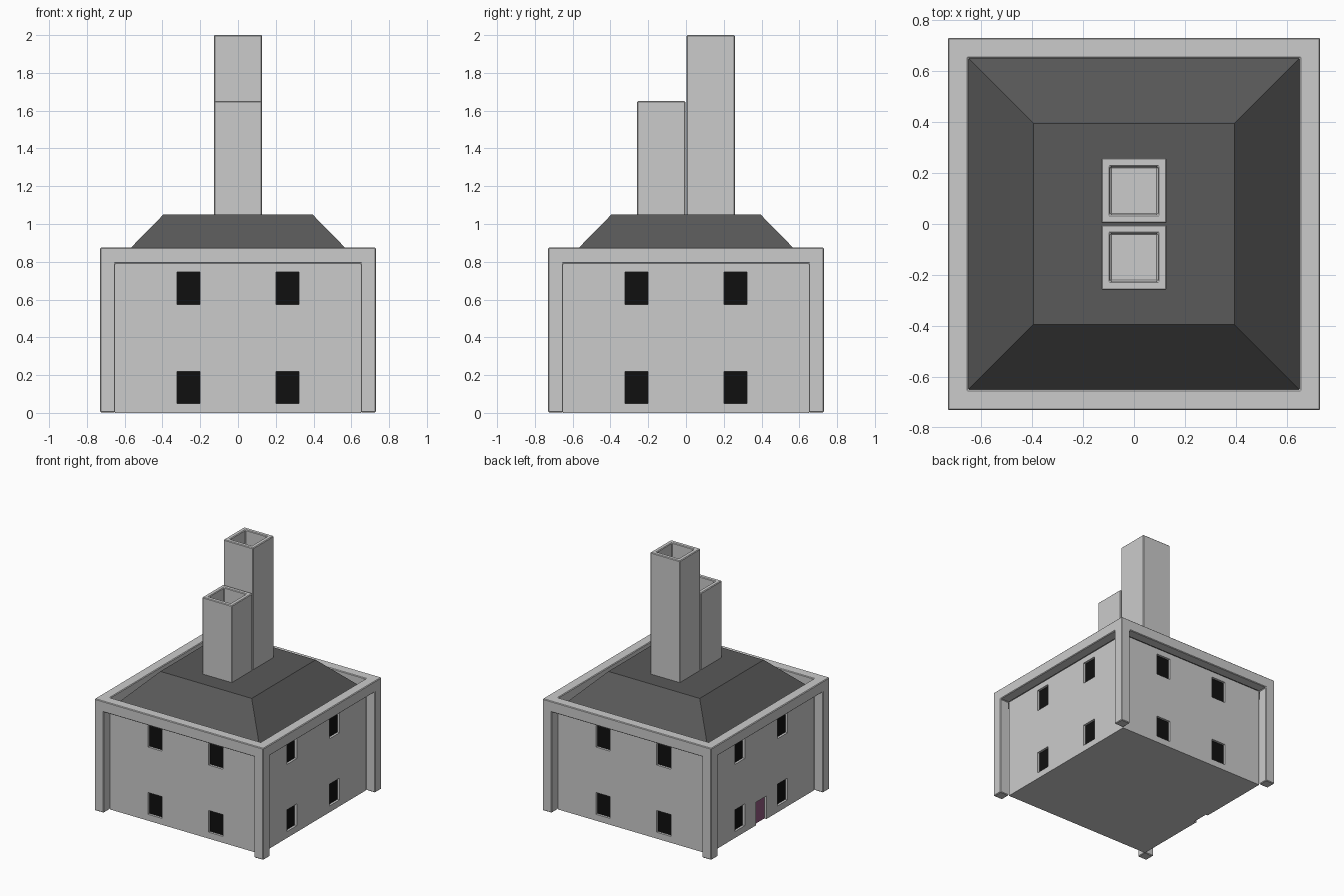
import bpy, bmesh
from math import pi
from mathutils import Matrix, Vector

if "Cube" in bpy.data.objects:
    bpy.data.objects.remove(bpy.data.objects["Cube"])


def material(name, rgb):
    m = bpy.data.materials.new(name)
    m.diffuse_color = (*rgb, 1)
    m.use_nodes = True
    m.node_tree.nodes["Principled BSDF"].inputs["Base Color"].default_value = m.diffuse_color
    return m


def add_box(bm, lo, hi, rot=None):
    lo, hi = Vector(lo), Vector(hi)
    m = Matrix.Translation((lo + hi) / 2) @ Matrix.Diagonal((*(hi - lo), 1))
    bmesh.ops.create_cube(bm, size=1, matrix=(rot @ m) if rot else m)


def boxes(name, items, mat=None):
    bm = bmesh.new()
    for item in items:
        add_box(bm, *item)
    me = bpy.data.meshes.new(name)
    bm.to_mesh(me)
    bm.free()
    ob = bpy.data.objects.new(name, me)
    bpy.context.collection.objects.link(ob)
    if mat:
        me.materials.append(mat)
    return ob


def cut(ob, cutter):
    cutter.hide_render = True
    cutter.hide_set(True)
    mod = ob.modifiers.new("cut", 'BOOLEAN')
    mod.operation = 'DIFFERENCE'
    mod.solver = 'EXACT'
    mod.object = cutter


def bevel(ob, width=0.005):
    mod = ob.modifiers.new("bevel", 'BEVEL')
    mod.width = width
    mod.segments = 1


dark = material("roof_dark", (0.10, 0.10, 0.10))
black = material("window_black", (0.005, 0.005, 0.005))
plum = material("door_plum", (0.28, 0.10, 0.21))

W, F, EAVE, TOP = 0.65, 0.73, 0.79, 0.875   # wall, frame, heights
IN = 0.02                                   # depth of window recess

# Walls with recessed windows on all four sides and a door on the left
holes, panes = [], []
for side in range(4):
    rot = Matrix.Rotation(side * pi / 2, 4, 'Z')
    for x in (-0.263, 0.263):
        for z in (0.05, 0.575):
            a, b = x - 0.061, x + 0.061
            holes.append(((a, -W - 0.05, z), (b, -W + IN, z + 0.17), rot))
            panes.append(((a, -W + IN - 0.002, z), (b, -W + IN + 0.002, z + 0.17), rot))
left = Matrix.Rotation(-pi / 2, 4, 'Z')
holes.append(((-0.065, -W - 0.05, -0.05), (0.065, -W + IN, 0.18), left))
walls = boxes("walls", [((-W, -W, 0), (W, W, EAVE))])
cut(walls, boxes("opening_cutter", holes))
boxes("windows", panes, black)
boxes("door", [((-0.065, -W + IN - 0.002, 0), (0.065, -W + IN + 0.002, 0.18), left)], plum)

# Outer frame: four corner posts joined by a parapet ring
frame = boxes("corner_posts_and_parapet", [((-F, -F, 0.003), (F, F, TOP))])
cut(frame, boxes("frame_core_cutter", [((-W, -W, -1), (W, W, 2))]))
cut(frame, boxes("frame_front_cutter", [((-W, -1, -1), (W, 1, EAVE))]))
cut(frame, boxes("frame_side_cutter", [((-1, -W, -1), (1, W, EAVE))]))
bevel(frame)

# Hipped roof with a flat top
roof = boxes("roof", [((-W, -W, EAVE), (W, W, 1.05))], dark)
for v in roof.data.vertices:
    if v.co.z > 1:
        v.co.x *= 0.395 / W
        v.co.y *= 0.395 / W

# Two square chimneys with hollow tops
for name, y, top in (("front_chimney", -0.131, 1.65), ("back_chimney", 0.131, 2.0)):
    ob = boxes(name, [((-0.128, y - 0.128, 1.04), (0.128, y + 0.128, top))])
    flue = boxes(name + "_flue_cutter",
                 [((-0.094, y - 0.094, top - 0.12), (0.094, y + 0.094, top + 0.1))])
    cut(ob, flue)
    bevel(ob)
